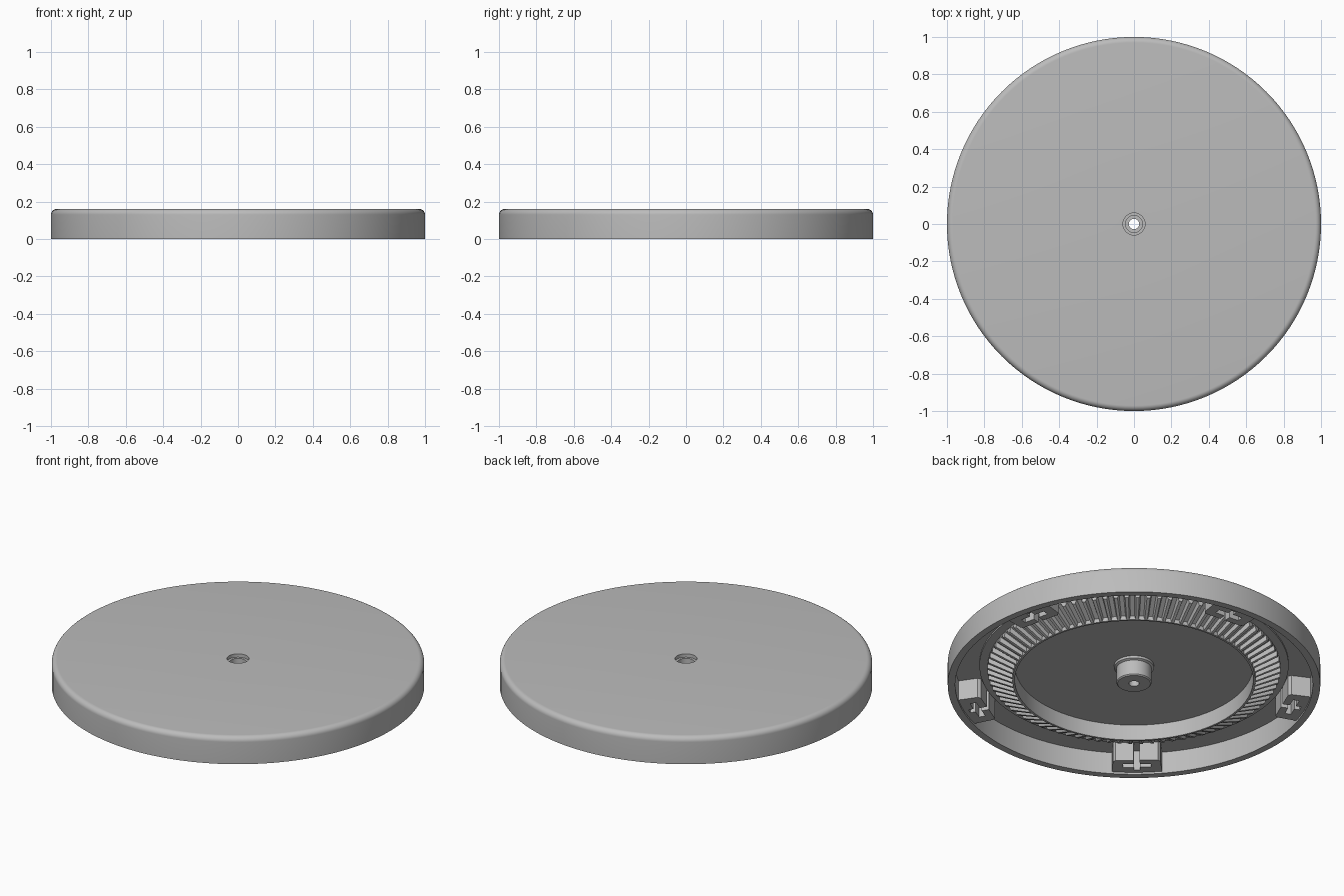
import bpy, bmesh
from math import sin, cos, pi, radians
from mathutils import Matrix

cube = bpy.data.objects.get("Cube")
if cube:
    bpy.data.objects.remove(cube, do_unlink=True)

grey = bpy.data.materials.new("mid_grey")
grey.use_nodes = True
grey.diffuse_color = (0.5, 0.5, 0.5, 1)
grey.node_tree.nodes["Principled BSDF"].inputs["Base Color"].default_value = (0.5, 0.5, 0.5, 1)


def make_object(name, bm, smooth=True):
    bmesh.ops.recalc_face_normals(bm, faces=bm.faces)
    mesh = bpy.data.meshes.new(name)
    bm.to_mesh(mesh)
    bm.free()
    mesh.materials.append(grey)
    ob = bpy.data.objects.new(name, mesh)
    bpy.context.collection.objects.link(ob)
    if smooth:
        bpy.ops.object.select_all(action="DESELECT")
        ob.select_set(True)
        bpy.context.view_layer.objects.active = ob
        bpy.ops.object.shade_smooth_by_angle(angle=radians(30))
    return ob


def lathe(name, profile, steps=128):
    """Revolve a closed (radius, height) profile around z."""
    bm = bmesh.new()
    rings = [[bm.verts.new((r * cos(2 * pi * i / steps), r * sin(2 * pi * i / steps), z))
              for r, z in profile] for i in range(steps)]
    n = len(profile)
    for i in range(steps):
        a, b = rings[i], rings[(i + 1) % steps]
        for j in range(n):
            k = (j + 1) % n
            bm.faces.new((a[j], b[j], b[k], a[k]))
    return make_object(name, bm)


# Platter: top plate, rounded edge and hanging rim
top, ceiling, fillet = 0.16, 0.12, 0.03
edge = [(1 - fillet + fillet * cos(a), top - fillet + fillet * sin(a))
        for a in [pi / 2 * i / 8 for i in range(9)]]
lathe("platter", [(0.045, ceiling), (0.83, ceiling), (0.83, 0.13), (0.96, 0.13),
                  (0.96, 0), (1, 0)] + edge + [(0.059, top), (0.059, 0.14), (0.045, 0.14)])

# Hub: stepped bearing with a through hole
lathe("hub", [(0.028, 0.008), (0.088, 0.008), (0.094, 0.014), (0.094, 0.1), (0.107, 0.106),
              (0.107, ceiling), (0.045, ceiling), (0.045, 0.04), (0.028, 0.04)], 64)

# Bevel gear: conical root ring
r_in, r_out, z_in, z_out, depth = 0.64, 0.786, 0.028, 0.088, 0.022
lathe("gear_ring", [(r_in, 0.125), (r_in, z_in), (r_in + 0.012, z_in),
                    (r_in + 0.014, z_in + depth), (r_out - 0.004, z_out + depth),
                    (r_out - 0.004, 0.125)])

# Gear teeth: tapered radial bars around the cone
bm = bmesh.new()
teeth = 84
for i in range(teeth):
    turn = Matrix.Rotation(2 * pi * i / teeth, 3, "Z")
    ends = []
    for r, z in ((r_in + 0.008, z_in), (r_out, z_out)):
        tip, root = r * 0.011, r * 0.023
        section = [(-root, z + depth + 0.004), (-tip, z), (tip, z), (root, z + depth + 0.004)]
        ends.append([bm.verts.new(turn @ Matrix.Translation((r, t, h)).translation)
                     for t, h in section])
    a, b = ends
    bm.faces.new(a)
    bm.faces.new(b)
    for j in range(4):
        k = (j + 1) % 4
        bm.faces.new((a[j], a[k], b[k], b[j]))
make_object("gear_teeth", bm, smooth=False)

# Five slotted clip blocks against the inside of the rim
half = [(0.83, 0.016), (0.83, 0.115), (0.845, 0.128), (0.97, 0.135)]
slot = [(0.935, 0.016), (0.905, 0.016), (0.905, 0.075), (0.87, 0.075), (0.87, 0.016)]
outline = half + [(r, -t) for r, t in reversed(half)] + \
    [(r, -t) for r, t in reversed(slot)] + slot
for i in range(5):
    bm = bmesh.new()
    turn = Matrix.Rotation(radians(229 + 72 * i), 3, "Z")
    low = [bm.verts.new(turn @ Matrix.Translation((r, t, 0.012)).translation) for r, t in outline]
    face = bm.faces.new(low)
    grown = bmesh.ops.extrude_face_region(bm, geom=[face])
    bmesh.ops.translate(bm, vec=(0, 0, 0.12),
                        verts=[g for g in grown["geom"] if isinstance(g, bmesh.types.BMVert)])
    make_object(f"clip_{i + 1}", bm, smooth=False)
